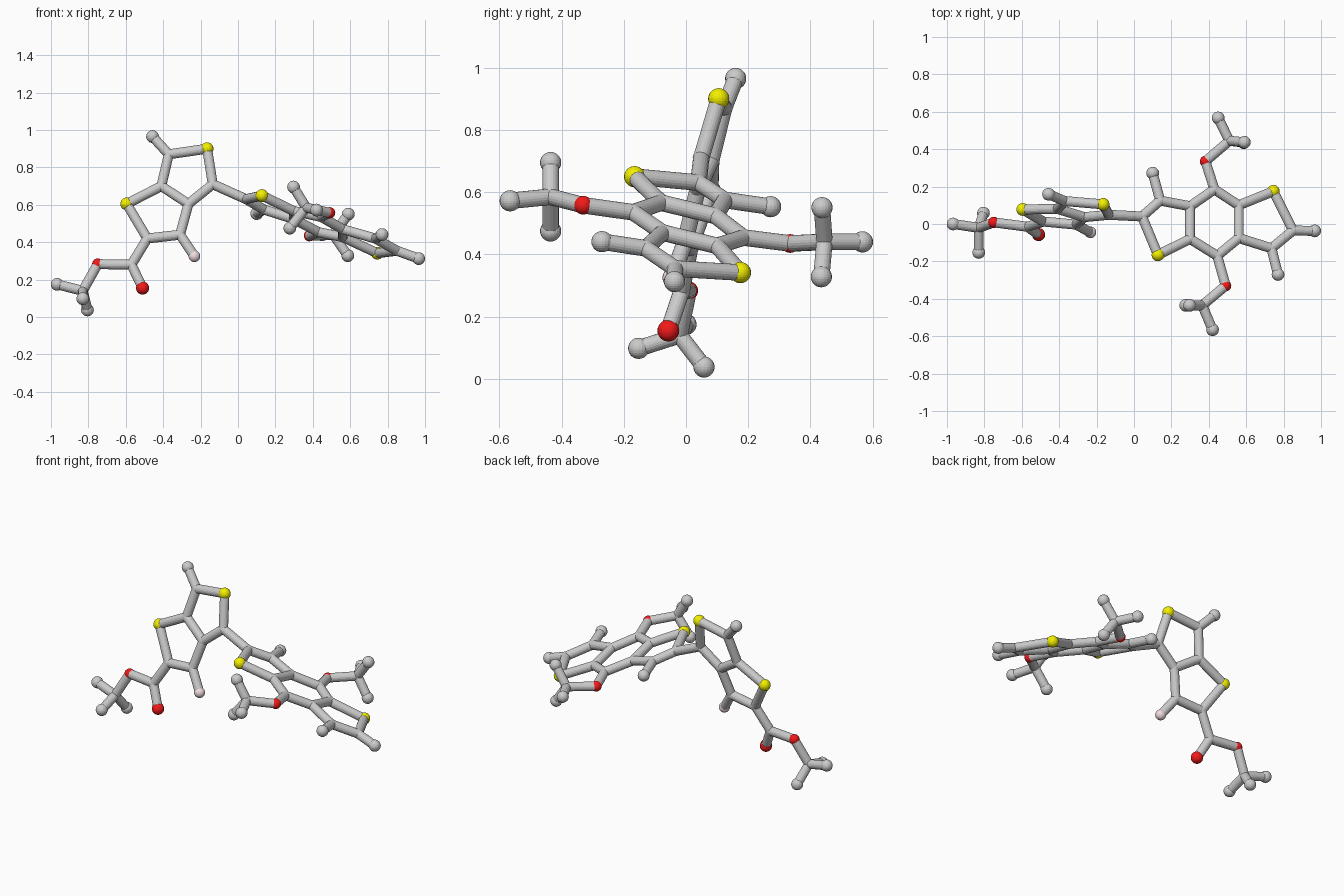
import bpy
from mathutils import Vector

if "Cube" in bpy.data.objects:
    bpy.data.objects.remove(bpy.data.objects["Cube"])

# The two fused ring systems are flat, so each atom only needs two coordinates
def left(x, z):
    return Vector((x, -0.163 - 0.125 * x + 0.275 * z, z))

def right(x, y):
    return Vector((x, y, 0.656 - 0.365 * x - 0.244 * y))

def material(name, rgb):
    m = bpy.data.materials.new(name)
    m.diffuse_color = (*rgb, 1)
    m.use_nodes = True
    m.node_tree.nodes["Principled BSDF"].inputs["Base Color"].default_value = m.diffuse_color
    return m

KINDS = {  # letter: (part name, radius, material)
    "C": ("carbon_joint", 0.0275, None),
    "H": ("hydrogen_end", 0.034, None),
    "S": ("sulfur_atom", 0.034, material("yellow", (0.9, 0.87, 0.0))),
    "O": ("oxygen_link", 0.030, material("red", (0.9, 0.01, 0.01))),
    "F": ("fluorine_end", 0.031, material("pink", (0.88, 0.72, 0.74))),
}

# Atom keys start with the element letter
atoms = {
    # left upright ring pair
    "S1": left(-.165, .90), "C1": left(-.37, .87), "H1": left(-.457, .965),
    "C2": left(-.41, .70), "S2": left(-.595, .605), "C3": left(-.265, .605),
    "C4": left(-.135, .71), "C5": left(-.485, .42), "C6": left(-.31, .44),
    "F1": left(-.233, .325),
    # ester tail
    "C7": left(-.57, .28), "O1": left(-.51, .155), "O2": left(-.75, .283),
    "C8": left(-.83, .14), "H2": Vector((-.967, 0, .175)),
    "H3": Vector((-.805, .058, .038)), "H4": Vector((-.83, -.152, .098)),
    # right triple ring system
    "C10": right(.043, .04), "S3": right(.128, -.165), "C11": right(.14, .125),
    "H10": right(.10, .272), "C12": right(.30, .095), "C13": right(.30, -.08),
    "C14": right(.43, .185), "C15": right(.56, .10), "C16": right(.56, -.075),
    "C17": right(.445, -.17), "S4": right(.745, .175), "C18": right(.85, -.035),
    "C19": right(.735, -.13), "H11": right(.966, -.037), "H12": right(.77, -.27),
    # two methoxy arms
    "O3": right(.382, .335), "C20": Vector((.51, .445, .44)),
    "H13": Vector((.45, .567, .44)), "H14": Vector((.59, .437, .55)),
    "H15": Vector((.587, .435, .328)),
    "O4": right(.49, -.33), "C21": Vector((.365, -.435, .585)),
    "H16": Vector((.42, -.565, .572)), "H17": Vector((.297, -.435, .695)),
    "H18": Vector((.277, -.435, .475)),
}

# Each chain is a run of bonds from atom to atom
chains = [
    "S1 C1 C2 C3 C4 S1", "C2 S2 C5 C6 C3", "C1 H1", "C6 F1",
    "C5 C7 O1", "C7 O2 C8 H2", "H3 C8 H4", "C4 C10",
    "C10 C11 C12 C13 S3 C10", "C11 H10",
    "C12 C14 C15 C16 C17 C13", "C15 S4 C18 C19 C16", "C18 H11", "C19 H12",
    "C14 O3 C20 H13", "H14 C20 H15", "C17 O4 C21 H16", "H17 C21 H18",
]

def add_atom(key, pos):
    name, radius, mat = KINDS[key[0]]
    if key == "O1":
        name, radius = "oxygen_end", 0.035
    bpy.ops.mesh.primitive_uv_sphere_add(segments=20, ring_count=14,
                                         radius=radius, location=pos)
    ob = bpy.context.object
    ob.name = name
    if mat:
        ob.data.materials.append(mat)

def add_bond(a, b):
    d = b - a
    bpy.ops.mesh.primitive_cylinder_add(vertices=20, radius=0.0265,
                                        depth=d.length, location=(a + b) / 2)
    ob = bpy.context.object
    ob.name = "bond_stick"
    ob.rotation_mode = 'QUATERNION'
    ob.rotation_quaternion = d.to_track_quat('Z', 'Y')

for key, pos in atoms.items():
    add_atom(key, pos)

for chain in chains:
    keys = chain.split()
    for a, b in zip(keys, keys[1:]):
        add_bond(atoms[a], atoms[b])
